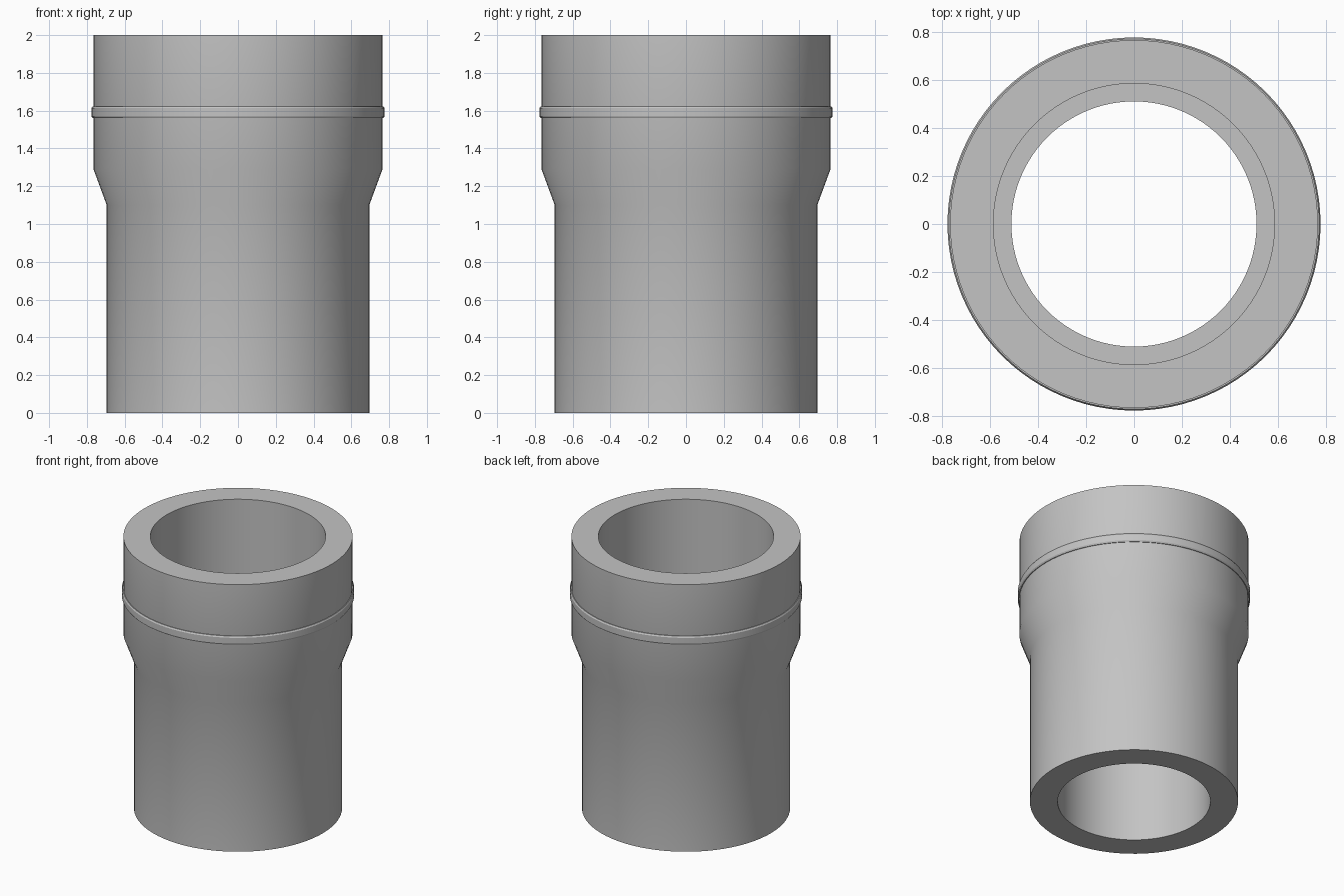
import bpy, bmesh, math

cube = bpy.data.objects.get("Cube")
if cube:
    bpy.data.objects.remove(cube, do_unlink=True)

SEGMENTS = 96

steel = bpy.data.materials.new("grey_steel")
steel.use_nodes = True
grey = (0.55, 0.55, 0.55, 1)
steel.diffuse_color = grey
steel.node_tree.nodes["Principled BSDF"].inputs["Base Color"].default_value = grey


def lathe(name, profile):
    """Spin a closed (radius, height) profile around z."""
    bm = bmesh.new()
    rings = []
    for r, z in profile:
        rings.append([bm.verts.new((r * math.cos(a), r * math.sin(a), z))
                      for a in (math.tau * i / SEGMENTS for i in range(SEGMENTS))])
    for k, low in enumerate(rings):
        high = rings[(k + 1) % len(rings)]
        for i in range(SEGMENTS):
            j = (i + 1) % SEGMENTS
            bm.faces.new((low[i], low[j], high[j], high[i]))
    bmesh.ops.recalc_face_normals(bm, faces=bm.faces)
    mesh = bpy.data.meshes.new(name)
    bm.to_mesh(mesh)
    bm.free()
    mesh.materials.append(steel)
    obj = bpy.data.objects.new(name, mesh)
    bpy.context.collection.objects.link(obj)
    bpy.ops.object.select_all(action='DESELECT')
    obj.select_set(True)
    bpy.context.view_layer.objects.active = obj
    bpy.ops.object.shade_smooth_by_angle(angle=math.radians(30))
    return obj


# Pipe wall: narrow lower tube, flared shoulder, wide upper tube, stepped bore
lathe("pipe_adapter", [
    (0.51, 0), (0.695, 0), (0.695, 1.1), (0.765, 1.29), (0.765, 2),
    (0.585, 2), (0.585, 1.2), (0.51, 1.2),
])

# Raised bead around the upper tube, with softened corners
lathe("raised_band", [
    (0.76, 1.56), (0.77, 1.56), (0.776, 1.57), (0.776, 1.613),
    (0.77, 1.623), (0.76, 1.623),
])
